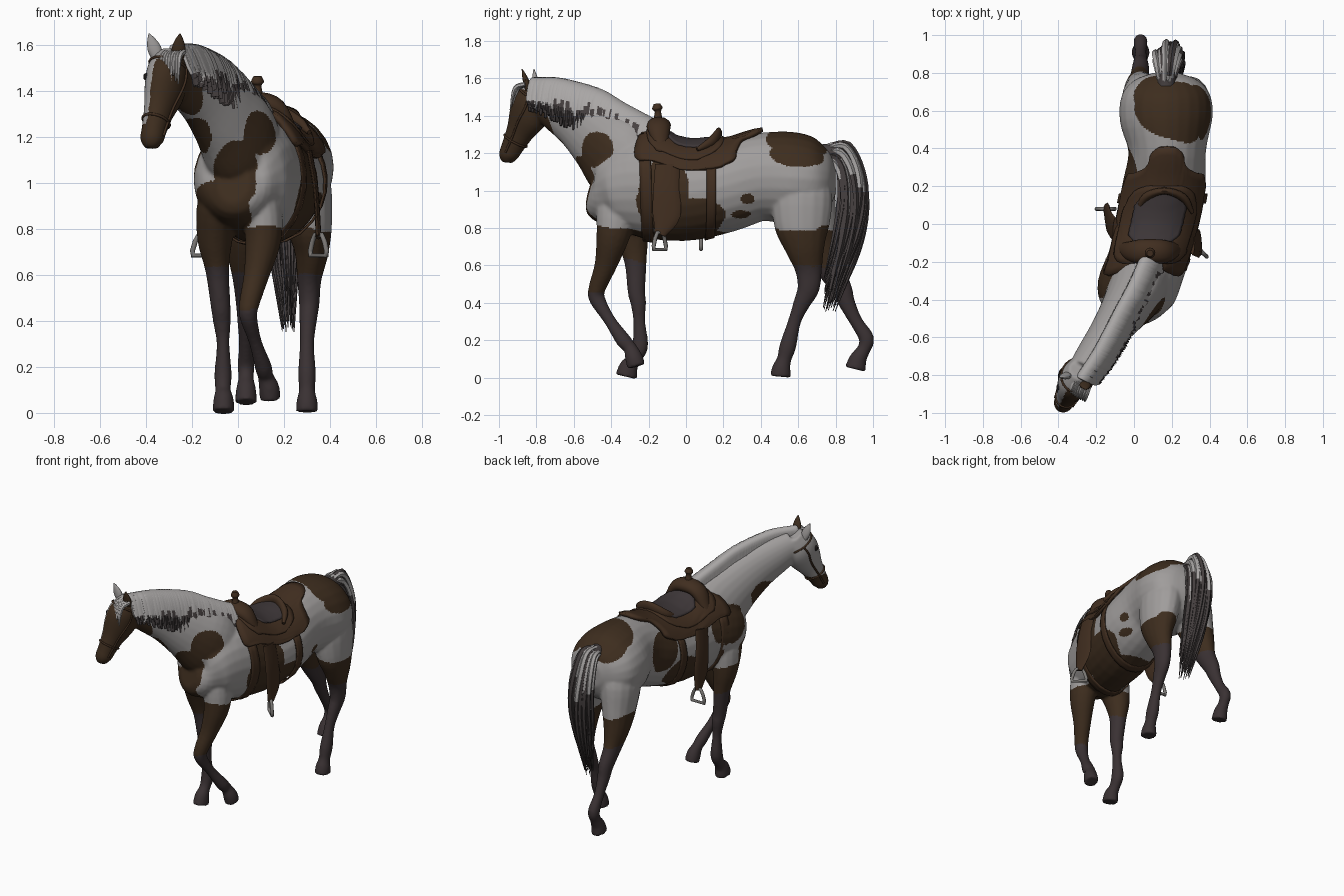
import bpy, bmesh, math, random
from mathutils import Vector

random.seed(4)
if "Cube" in bpy.data.objects:
    bpy.data.objects.remove(bpy.data.objects["Cube"])


def material(name, *rgb):
    m = bpy.data.materials.new(name)
    m.use_nodes = True
    m.diffuse_color = (*rgb, 1)
    bsdf = m.node_tree.nodes["Principled BSDF"]
    bsdf.inputs["Base Color"].default_value = (*rgb, 1)
    bsdf.inputs["Roughness"].default_value = .8
    return m


WHITE = material("pale coat", .35, .335, .33)
BROWN = material("brown coat", .047, .026, .013)
DARK = material("dark legs", .042, .031, .033)
LEATHER = material("leather", .052, .027, .014)
SEAT = material("seat suede", .045, .036, .038)
METAL = material("stirrup metal", .2, .19, .18)
HAIR = material("pale hair", .4, .385, .38)
DARKHAIR = material("dark hair", .06, .05, .05)
BLACK = material("eye black", .01, .008, .008)
UP, FORE = Vector((0, 0, 1)), Vector((0, -1, 0))


def spline(points, sub=4):
    """Smooth path through points of any size."""
    p = [Vector(q) for q in points]
    p = [2 * p[0] - p[1]] + p + [2 * p[-1] - p[-2]]
    out = []
    for i in range(1, len(p) - 2):
        a, b, c, d = p[i - 1:i + 3]
        for k in range(sub):
            t = k / sub
            out.append(b + (c - a) * (t / 2) + (2 * a - 5 * b + 4 * c - d) * (t * t / 2)
                       + (3 * b - a - 3 * c + d) * (t ** 3 / 2))
    return out + [p[-2]]


def frames(rings, ref):
    """Centre, side and height vectors of every ring."""
    path = spline(rings)
    mid = [Vector(r[:3]) for r in path]
    out = []
    for i, r in enumerate(path):
        t = mid[min(i + 1, len(mid) - 1)] - mid[max(i - 1, 0)]
        side = ref.cross(t).normalized()
        out.append((mid[i], side * max(r[3], .002), t.cross(side).normalized() * max(r[4], .002)))
    return out


def loft(bm, rings, ref=UP, seg=16, shade=lambda t: 0):
    fr = frames(rings, ref)
    loops = [[bm.verts.new(c + s * math.cos(math.tau * k / seg) + h * math.sin(math.tau * k / seg))
              for k in range(seg)] for c, s, h in fr]
    for i in range(len(loops) - 1):
        for k in range(seg):
            n = (k + 1) % seg
            f = bm.faces.new((loops[i][k], loops[i][n], loops[i + 1][n], loops[i + 1][k]))
            f.material_index = shade(i / len(loops))
    bm.faces.new(loops[0])
    bm.faces.new(loops[-1]).material_index = shade(1)


def finish(name, bm, *mats):
    bmesh.ops.recalc_face_normals(bm, faces=bm.faces)
    me = bpy.data.meshes.new(name)
    bm.to_mesh(me)
    bm.free()
    ob = bpy.data.objects.new(name, me)
    bpy.context.collection.objects.link(ob)
    for m in mats:
        me.materials.append(m)
    bpy.ops.object.select_all(action="DESELECT")
    ob.select_set(True)
    bpy.context.view_layer.objects.active = ob
    bpy.ops.object.shade_smooth_by_angle(angle=math.radians(50))
    return ob


def part(name, rings, mat, ref=UP, seg=12):
    bm = bmesh.new()
    loft(bm, rings, ref, seg)
    return finish(name, bm, mat)


# Body volumes: x, y, z, half width, half depth
torso = [(-.02, -.51, 1, .07, .09), (-.01, -.46, .99, .155, .17), (.01, -.36, 1.01, .21, .24),
         (.07, -.2, 1.025, .21, .285), (.12, 0, .985, .22, .255), (.16, .2, 1.015, .22, .24),
         (.175, .38, 1.07, .205, .235), (.17, .55, 1.07, .245, .245), (.17, .68, 1.06, .235, .22),
         (.17, .76, 1.06, .17, .16), (.17, .8, 1.06, .07, .08)]
neck = [(.05, -.24, 1.08, .17, .2), (.01, -.36, 1.18, .155, .225), (-.06, -.47, 1.28, .125, .185),
        (-.14, -.58, 1.37, .1, .15), (-.22, -.69, 1.44, .085, .125), (-.28, -.78, 1.49, .075, .1)]
head = [(-.285, -.77, 1.56, .06, .06), (-.305, -.81, 1.48, .087, .11), (-.32, -.845, 1.4, .083, .11),
        (-.345, -.89, 1.31, .063, .077), (-.365, -.93, 1.23, .053, .06), (-.375, -.95, 1.185, .05, .052),
        (-.377, -.955, 1.15, .027, .03)]
front_right = [(-.06, -.34, 1.05, .05, .07), (-.085, -.32, .92, .09, .12), (-.1, -.29, .76, .078, .09),
               (-.09, -.27, .62, .052, .06), (-.075, -.265, .46, .043, .047), (-.07, -.255, .4, .039, .042),
               (-.065, -.25, .3, .028, .032), (-.065, -.245, .17, .038, .043), (-.065, -.275, .1, .034, .036),
               (-.063, -.305, .06, .044, .05), (-.063, -.32, .005, .048, .06)]
front_left = [(.08, -.35, 1.05, .05, .07), (.1, -.365, .92, .085, .11), (.11, -.39, .76, .08, .09),
              (.08, -.43, .6, .056, .06), (.05, -.475, .48, .045, .046), (.045, -.475, .42, .039, .043),
              (.075, -.41, .31, .028, .032), (.11, -.335, .2, .037, .041), (.12, -.3, .16, .034, .036),
              (.135, -.28, .11, .045, .047), (.14, -.265, .06, .045, .05)]
hind_left = [(.25, .62, 1.14, .06, .08), (.285, .62, 1, .115, .16), (.31, .62, .82, .1, .15),
             (.32, .635, .7, .075, .11), (.31, .655, .58, .053, .073), (.31, .655, .48, .045, .06),
             (.305, .62, .4, .038, .046), (.3, .58, .3, .031, .035), (.3, .545, .17, .039, .045),
             (.3, .525, .1, .035, .039), (.3, .51, .05, .046, .05), (.3, .505, .005, .049, .058)]
hind_right = [(.1, .63, 1.14, .06, .08), (.06, .64, 1, .12, .15), (.04, .68, .82, .1, .13),
              (.03, .72, .7, .078, .1), (.03, .77, .58, .053, .07), (.035, .83, .48, .045, .057),
              (.035, .86, .4, .038, .045), (.035, .91, .3, .031, .035), (.035, .965, .21, .037, .041),
              (.035, .95, .15, .034, .036), (.035, .92, .1, .044, .047), (.035, .905, .045, .048, .058)]
bm = bmesh.new()
for rings in (torso, neck, head):
    loft(bm, rings, UP, 24)
for rings in (front_right, front_left, hind_left, hind_right):
    loft(bm, rings, FORE)
body = finish("horse_body", bm)
remesh = body.modifiers.new("blend", "REMESH")
remesh.mode, remesh.voxel_size = "VOXEL", .009
relax = body.modifiers.new("relax", "SMOOTH")
relax.factor, relax.iterations = .5, 6
skin = bpy.data.meshes.new_from_object(body.evaluated_get(bpy.context.evaluated_depsgraph_get()))
body.modifiers.clear()
body.data = skin
skin.materials.clear()
for m in (WHITE, BROWN, DARK):
    skin.materials.append(m)

# Coat patches: centre and radii of brown areas
patches = [((.08, -.47, 1.22), (.1, .12, .09)), ((-.11, -.5, .87), (.17, .19, .16)),
           ((-.02, -.52, 1.04), (.1, .14, .17)), ((-.18, -.57, 1.22), (.07, .12, .12)),
           ((-.16, -.25, 1.1), (.13, .15, .12)), ((.32, -.13, .93), (.15, .16, .25)),
           ((.3, .06, .86), (.16, .16, .12)), ((-.08, .1, .85), (.12, .22, .13)),
           ((.24, .62, 1.27), (.22, .18, .11)), ((.4, .61, 1.2), (.14, .16, .08)),
           ((.1, .72, 1.24), (.1, .14, .1)), ((-.03, .3, 1.08), (.1, .12, .14)),
           ((.37, .33, .955), (.06, .035, .025)), ((.36, .3, .87), (.08, .06, .025))]


def coat(c):
    wave = .02 * math.sin(13 * c.y + 9 * c.x) + .01 * math.sin(37 * c.z + 29 * c.y)
    knee = .44 if c.y < -.3 and c.x > 0 else .61
    if c.z < knee + wave:
        return 2
    if c.y < -.7 and c.z < 1.54:
        if c.z < 1.26:
            return 1
        across = (c - Vector((-.33, -.86, 1.4))).dot(Vector((.9, -.42, 0)))
        if across > -.015 and c.y + .35 * c.z < -.25:
            return 1
    if c.z < .8 + wave:
        return 1
    for o, r in patches:
        if sum(((c[i] - o[i]) / r[i]) ** 2 for i in range(3)) < 1 + 9 * wave:
            return 1
    return 0


for p in skin.polygons:
    p.material_index = coat(p.center)
    p.use_smooth = True

# Ears and eyes
lat = Vector((.9, -.42, 0))
for side, name in ((1, "left"), (-1, "right")):
    base = Vector((-.305, -.82, 1.54)) + lat * side * .048
    tip = Vector((-.32, -.845, 1.65)) + lat * side * .075
    part(name + "_ear", [(*base, .025, .02), (*base.lerp(tip, .4), .03, .017),
                         (*base.lerp(tip, .75), .018, .01), (*tip, .002, .002)],
         BROWN if side > 0 else WHITE, FORE)
    e = Vector((-.345, -.885, 1.462)) + lat * side * .054
    part(name + "_eye", [(*(e + UP * d), r, r) for d, r in ((-.018, .003), (-.01, .016), (.01, .016), (.018, .003))],
         BLACK, FORE)

# Mane and forelock
crest = spline([(.07, -.14, 1.36), (-.01, -.32, 1.455), (-.085, -.46, 1.535), (-.19, -.66, 1.59),
                (-.28, -.8, 1.595)], 20)
along = Vector((-.45, -.85, .25)).normalized()
bm = bmesh.new()
for i, c in enumerate(crest):
    u = i / len(crest)
    drop = .14 + .03 * (1 - u) + .07 * math.sin(math.pi * u) + random.uniform(-.02, .03)
    wide = random.uniform(.96, 1.04) * (1 - .25 * u)
    pts = [(-.01, -.07, .02), (0, -.005, .024), (.06, -.02, .024), (.11, -.1, .022), (.135, -drop, .005)]
    cut = random.uniform(.5, .65) + .25 * u
    loft(bm, [(*(c + lat * a * wide + UP * z), .014, r) for a, z, r in pts], along, 6,
         lambda t: int(t > cut))
for i in range(8):
    s = Vector((-.3, -.83, 1.57)) + lat * (i - 1) * .012
    end = random.uniform(.08, .14)
    loft(bm, [(*s, .012, .012), (*(s + Vector((-.02, -.055, -.025))), .012, .012),
              (*(s + Vector((-.025, -.08, -end))), .003, .003)], lat, 6, lambda t: int(t > .8))
finish("mane", bm, HAIR, DARKHAIR)

# Tail of tapering locks
tail = [(.17, .73, 1.2), (.175, .82, 1.19), (.18, .875, 1.08), (.19, .89, .9), (.2, .855, .68), (.215, .77, .4)]
bm = bmesh.new()
loft(bm, [(*p, r, r) for p, r in zip(tail, (.05, .05, .06, .065, .045, .008))], Vector((1, 0, 0)), 12, lambda t: 1)
for i in range(50):
    a, d, short = random.uniform(0, math.tau), random.uniform(.04, .075), random.uniform(-.05, .14)
    cut = random.choice((0, .35, .5, .6))
    locks = []
    for k, p in enumerate(tail):
        grow = (.4, .7, .95, 1.05, .95, .5)[k]
        locks.append((p[0] + d * grow * math.cos(a), p[1] + d * grow * math.sin(a),
                      p[2] + short * k / 5 + (.6 * d * math.sin(a) if k < 2 else 0),
                      *[(.012, .017, .018, .015, .011, .002)[k]] * 2))
    loft(bm, locks, Vector((1, 0, 0)), 5, lambda t: int(t > cut))
finish("tail", bm, HAIR, DARKHAIR)

# Saddle panels that follow the barrel: rows of angle from the top, front y, rear y
barrel = spline(torso, 12)


def on_barrel(y, a, gap):
    r = min(barrel, key=lambda q: abs(q[1] - y))
    return Vector((r[0] + (r[3] + gap) * math.sin(a), y, r[2] + (r[4] + gap) * math.cos(a)))


def panel(name, rows, gap, thick, mat, cols=14):
    bm = bmesh.new()
    for side in (1, -1):
        grid = [[bm.verts.new(on_barrel(f + (b - f) * k / cols, a * side, gap)) for k in range(cols + 1)]
                for a, f, b in spline(rows)]
        for p, q in zip(grid, grid[1:]):
            for k in range(cols):
                bm.faces.new((p[k], p[k + 1], q[k + 1], q[k]))
    bmesh.ops.remove_doubles(bm, verts=bm.verts, dist=.0005)
    ob = finish(name, bm, mat)
    solid = ob.modifiers.new("thickness", "SOLIDIFY")
    solid.thickness, solid.offset = thick, 0


panel("saddle_skirt", [(0, -.2, .41), (.2, -.21, .405), (.38, -.23, .37), (.5, -.25, .3), (.8, -.27, .27),
                       (1, -.27, .26), (1.1, -.25, .19)], .018, .022, LEATHER)
panel("saddle_jockey", [(0, -.2, .2), (.4, -.21, .2), (.7, -.2, .16), (.88, -.16, .06)], .03, .014, LEATHER)
panel("saddle_seat", [(0, -.12, .18), (.3, -.11, .17), (.55, -.06, .1)], .038, .014, SEAT)
panel("front_cinch", [(1, -.25, -.19), (2, -.24, -.18), (math.pi, -.23, -.17)], .01, .01, LEATHER, 3)
panel("rear_cinch", [(1, .11, .16), (2, .11, .16), (math.pi, .1, .15)], .01, .01, LEATHER, 3)
part("saddle_swell", [(-.07, -.13, 1.22, .03, .02), (.0, -.145, 1.325, .06, .04), (.085, -.145, 1.35, .065, .045),
                      (.17, -.145, 1.325, .06, .04), (.24, -.13, 1.22, .03, .02)], LEATHER)
part("saddle_horn", [(.085, -.15, 1.36, .03, .03), (.085, -.15, 1.42, .017, .017), (.085, -.153, 1.44, .028, .028),
                     (.085, -.155, 1.465, .017, .017)], LEATHER, FORE)
part("saddle_cantle", [(.02, .06, 1.22, .01, .01), (.06, .14, 1.265, .022, .028), (.16, .175, 1.305, .018, .033),
                       (.26, .14, 1.265, .022, .028), (.31, .06, 1.22, .01, .01)], LEATHER)


def strap(name, points, radius, mat, closed=False):
    cu = bpy.data.curves.new(name, "CURVE")
    cu.dimensions, cu.bevel_depth, cu.bevel_resolution = "3D", radius, 2
    sp = cu.splines.new("POLY")
    sp.points.add(len(points) - 1)
    for q, p in zip(sp.points, points):
        q.co = (*p, 1)
    sp.use_cyclic_u = closed
    cu.materials.append(mat)
    bpy.context.collection.objects.link(bpy.data.objects.new(name, cu))


# Fenders and stirrups
for name, pts, turn in (("left", [(.31, -.1, 1.14), (.335, -.105, 1), (.345, -.105, .87), (.35, -.14, .765)], -.75),
                        ("right", [(-.1, -.03, 1.14), (-.125, 0, 1), (-.14, .04, .87), (-.15, .08, .765)], 0)):
    part(name + "_fender", [(*p, .012, w) for p, w in zip(pts, (.065, .07, .075, .03))], LEATHER, FORE)
    o = Vector(pts[-1])
    arch = [(-.02, .01), (.02, .01), (.036, -.02), (.048, -.06), (.046, -.08), (-.046, -.08), (-.048, -.06), (-.036, -.02)]
    strap(name + "_stirrup", [o + Vector((math.cos(turn) * a, math.sin(turn) * a, z)) for a, z in arch],
          .011, METAL, True)

# Bridle
fr = frames(head, UP)


def on_head(i, a, gap=1.02):
    c, s, h = fr[i]
    return c + (s * math.cos(a) + h * math.sin(a)) * gap


strap("noseband", [on_head(14, math.tau * k / 20) for k in range(20)], .006, LEATHER, True)
strap("browband", [on_head(3, math.tau * k / 20) for k in range(20)], .006, LEATHER, True)
for name, a in (("left_cheek_strap", math.pi), ("right_cheek_strap", 0)):
    strap(name, [on_head(i, a) for i in range(3, 19)], .006, LEATHER)
